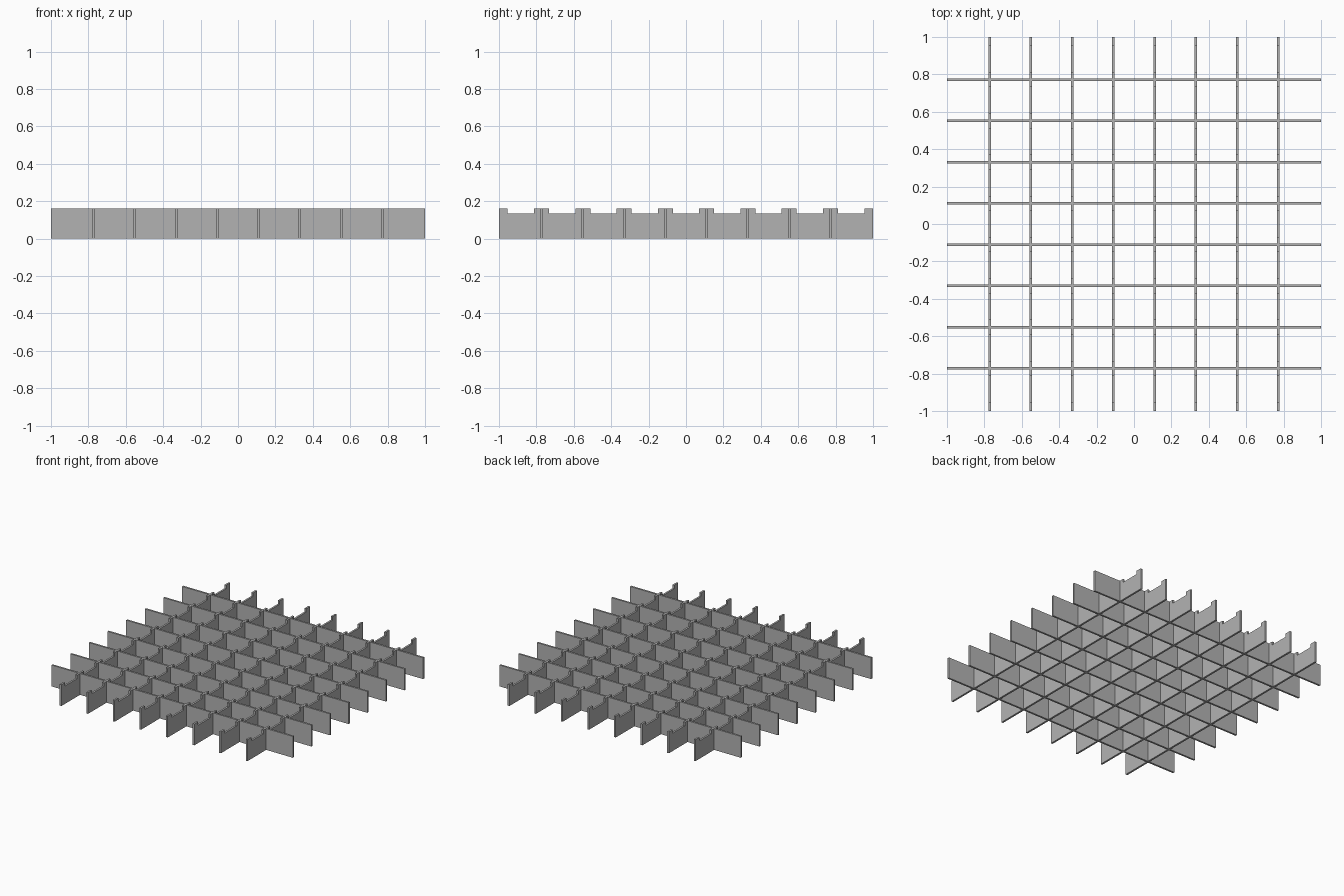
import bpy

if "Cube" in bpy.data.objects:
    bpy.data.objects.remove(bpy.data.objects["Cube"])

HEIGHT = 0.16      # full slat height
NOTCH_Z = 0.134    # floor of the shallow notches
THICK = 0.014
PITCH = 0.2206
TAB = 0.04         # half width of the tab left at each crossing
CENTRES = [(i - 3.5) * PITCH for i in range(8)]

grey = bpy.data.materials.new("plain grey")
grey.diffuse_color = (0.45, 0.45, 0.45, 1)
grey.use_nodes = True
grey.node_tree.nodes["Principled BSDF"].inputs["Base Color"].default_value = grey.diffuse_color


def slat(name, profile, along, offset):
    """Extrude a (length, z) profile into a thin upright slat along x or y."""
    n = len(profile)
    verts = []
    for side in (-THICK / 2, THICK / 2):
        for u, z in profile:
            verts.append((u, offset + side, z) if along == "x" else (offset - side, u, z))
    faces = [list(range(n)), list(range(2 * n - 1, n - 1, -1))]
    faces += [[(i + 1) % n, i, i + n, (i + 1) % n + n] for i in range(n)]
    mesh = bpy.data.meshes.new(name)
    mesh.from_pydata(verts, [], faces)
    mesh.materials.append(grey)
    bpy.context.collection.objects.link(bpy.data.objects.new(name, mesh))


# Straight-topped slats run left to right
plain = [(-1, 0), (1, 0), (1, HEIGHT), (-1, HEIGHT)]

# Notched slats run front to back, with a notch between neighbouring crossings
notched = [(-1, 0), (1, 0), (1, HEIGHT)]
starts = [-0.995 + TAB] + [c + TAB for c in CENTRES]
ends = [c - TAB for c in CENTRES] + [0.995 - TAB]
for a, b in reversed(list(zip(starts, ends))):
    notched += [(b, HEIGHT), (b, NOTCH_Z), (a, NOTCH_Z), (a, HEIGHT)]
notched.append((-1, HEIGHT))

for i, c in enumerate(CENTRES, 1):
    slat(f"cross_slat_{i}", plain, "x", c)
    slat(f"notched_slat_{i}", notched, "y", c)
